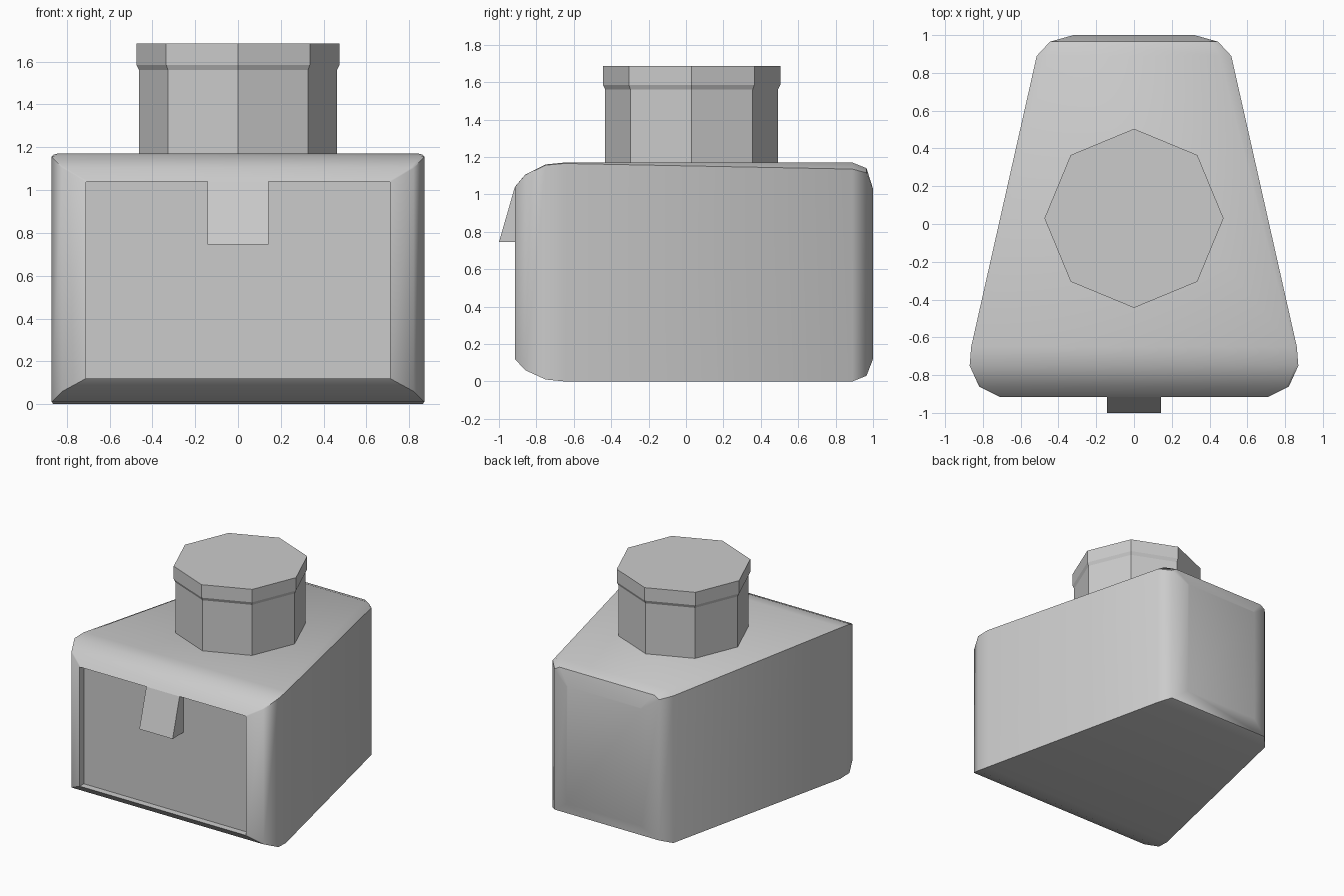
import bpy, bmesh, math

if "Cube" in bpy.data.objects:
    bpy.data.objects.remove(bpy.data.objects["Cube"])

def make(name, rings):
    """Loft equal-length rings of points, closing both ends."""
    bm = bmesh.new()
    loops = [[bm.verts.new(p) for p in r] for r in rings]
    n = len(rings[0])
    for a, b in zip(loops, loops[1:]):
        for i in range(n):
            j = (i + 1) % n
            bm.faces.new((a[i], a[j], b[j], b[i]))
    bm.faces.new(loops[0])
    bm.faces.new(loops[-1])
    bmesh.ops.recalc_face_normals(bm, faces=bm.faces)
    me = bpy.data.meshes.new(name)
    bm.to_mesh(me)
    bm.free()
    ob = bpy.data.objects.new(name, me)
    bpy.context.collection.objects.link(ob)
    return ob

def section(y, w, z0, z1, cx, cz):
    """Upright rectangle with small chamfers on its top corners."""
    return [(-w, y, z0), (w, y, z0), (w, y, z1 - cz),
            (w - cx, y, z1), (cx - w, y, z1), (-w, y, z1 - cz)]

# Body: tapered housing, starting with the recessed front panel
body = make("body", [section(*s) for s in (
    (-0.865, 0.71, 0.12, 1.04, 0.010, 0.002),
    (-0.915, 0.71, 0.12, 1.04, 0.010, 0.002),
    (-0.86, 0.82, 0.06, 1.105, 0.012, 0.003),
    (-0.75, 0.87, 0.01, 1.16, 0.015, 0.004),
    (-0.65, 0.862, 0.0, 1.17, 0.018, 0.005),
    (0.89, 0.515, 0.0, 1.17, 0.06, 0.035),
    (0.965, 0.445, 0.03, 1.14, 0.04, 0.025),
    (1.0, 0.32, 0.12, 1.03, 0.01, 0.005))])

# Front latch: wedge hanging from the top of the panel
profile = [(-0.865, 1.04), (-0.915, 1.04), (-1.0, 0.745), (-0.865, 0.745)]
make("front_latch", [[(x, y, z) for y, z in profile] for x in (-0.142, 0.142)])

# Cap: octagonal neck with a slightly wider rim
make("cap", [[(r * math.cos(k * math.pi / 4), 0.03 + r * math.sin(k * math.pi / 4), z)
              for k in range(8)]
             for r, z in ((0.462, 1.16), (0.462, 1.56), (0.474, 1.585), (0.474, 1.685))])

# Soft shading on the rounded body only
bpy.context.view_layer.objects.active = body
body.select_set(True)
bpy.ops.object.shade_smooth_by_angle(angle=math.radians(40))
